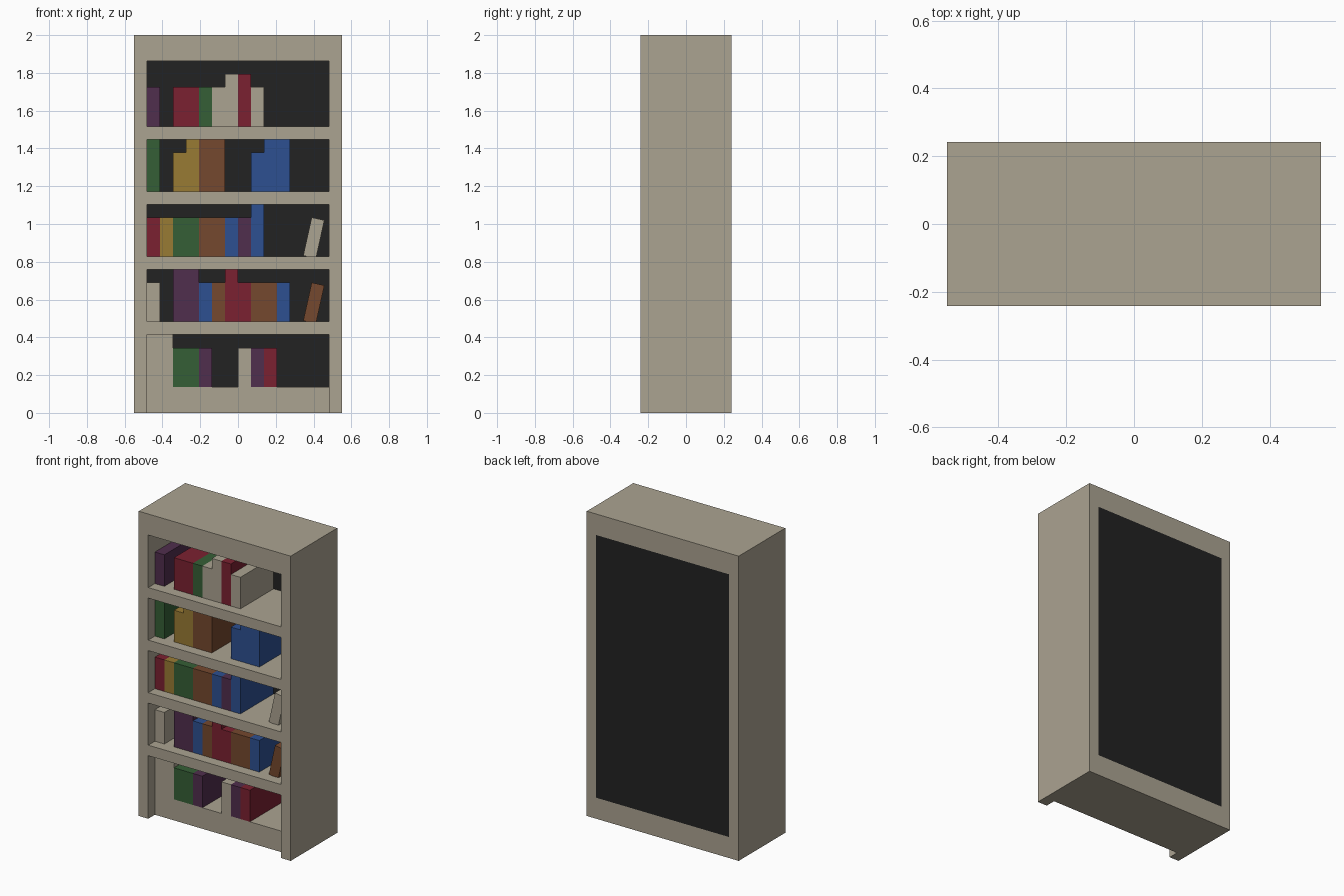
import bpy, math

if "Cube" in bpy.data.objects:
    bpy.data.objects.remove(bpy.data.objects["Cube"])

U = 2 / 29          # one grid unit; the case is 16 x 7 x 29 units
FRONT = -3.5        # front plane in units


def material(name, hex_code):
    def lin(c):
        c /= 255
        return c / 12.92 if c <= 0.04045 else ((c + 0.055) / 1.055) ** 2.4
    m = bpy.data.materials.new(name)
    m.diffuse_color = [lin(int(hex_code[i:i + 2], 16)) for i in (0, 2, 4)] + [1]
    m.use_nodes = True
    m.node_tree.nodes["Principled BSDF"].inputs["Base Color"].default_value = m.diffuse_color
    return m


BEIGE = material("beige", "aba391")
BLACK = material("black", "222222")
BOOK = {
    "W": BEIGE,
    "P": material("purple", "502e4d"),
    "R": material("red", "7b2131"),
    "G": material("green", "355f36"),
    "Y": material("yellow", "997b34"),
    "O": material("brown", "75482e"),
    "B": material("blue", "2d5091"),
}


def box(name, lo, hi, mat):
    """Box between two corners in grid units (y measured back from the front)."""
    a = [lo[0], lo[1] + FRONT, lo[2]]
    b = [hi[0], hi[1] + FRONT, hi[2]]
    bpy.ops.mesh.primitive_cube_add(size=1, location=[(p + q) / 2 * U for p, q in zip(a, b)])
    o = bpy.context.object
    o.name = name
    o.scale = [(q - p) * U for p, q in zip(a, b)]
    bpy.ops.object.transform_apply(location=False, rotation=False, scale=True)
    o.data.materials.append(mat)
    return o


def cut(target, lo, hi):
    cutter = box("cutter", lo, hi, BEIGE)
    cutter.hide_render = True
    mod = target.modifiers.new("cut", "BOOLEAN")
    mod.operation, mod.solver, mod.object = "DIFFERENCE", "EXACT", cutter
    bpy.context.view_layer.objects.active = target
    bpy.ops.object.modifier_apply(modifier=mod.name)
    bpy.data.objects.remove(cutter)


# Carcass: solid block with shelf openings, back recess and toe-kick cut out
case = box("bookcase_frame", (-8, 0, 0), (8, 7, 29), BEIGE)
cut(case, (-7, 6, 2), (7, 8, 27))
for z0, z1 in ((2, 6), (7, 11), (12, 16), (17, 21), (22, 27)):
    cut(case, (-7, -1, z0), (7, 6.5, z1))
cut(case, (-7, -1, -1), (7, 1, 3))

# Dark back panel
box("back_panel", (-7, 6, 2), (7, 7, 27), BLACK)

# Books per shelf: floor height, colour of each column, height of each column
SHELVES = (
    (2, "WWGGP..WPR", "4433300333"),
    (7, "W.PPBORROOB", "30443343333"),
    (12, "RYGGOOBPB", "333333334"),
    (17, "G.YYOO..BBB", "40344400344"),
    (22, "P.RRGWWRW", "303333443"),
)
for z, colours, heights in SHELVES:
    i = 0
    while i < len(colours):
        j = i + 1
        while j < len(colours) and (colours[j], heights[j]) == (colours[i], heights[i]):
            j += 1
        if colours[i] != ".":
            box("book", (i - 7, 1, z), (j - 7, 6, z + int(heights[i])), BOOK[colours[i]])
        i = j

# Leaning books on two shelves
for z, key in ((7, "O"), (12, "W")):
    b = box("leaning_book", (5.32, 1, z - 0.07), (6.32, 6, z + 2.93), BOOK[key])
    b.rotation_euler.y = math.radians(12.5)
